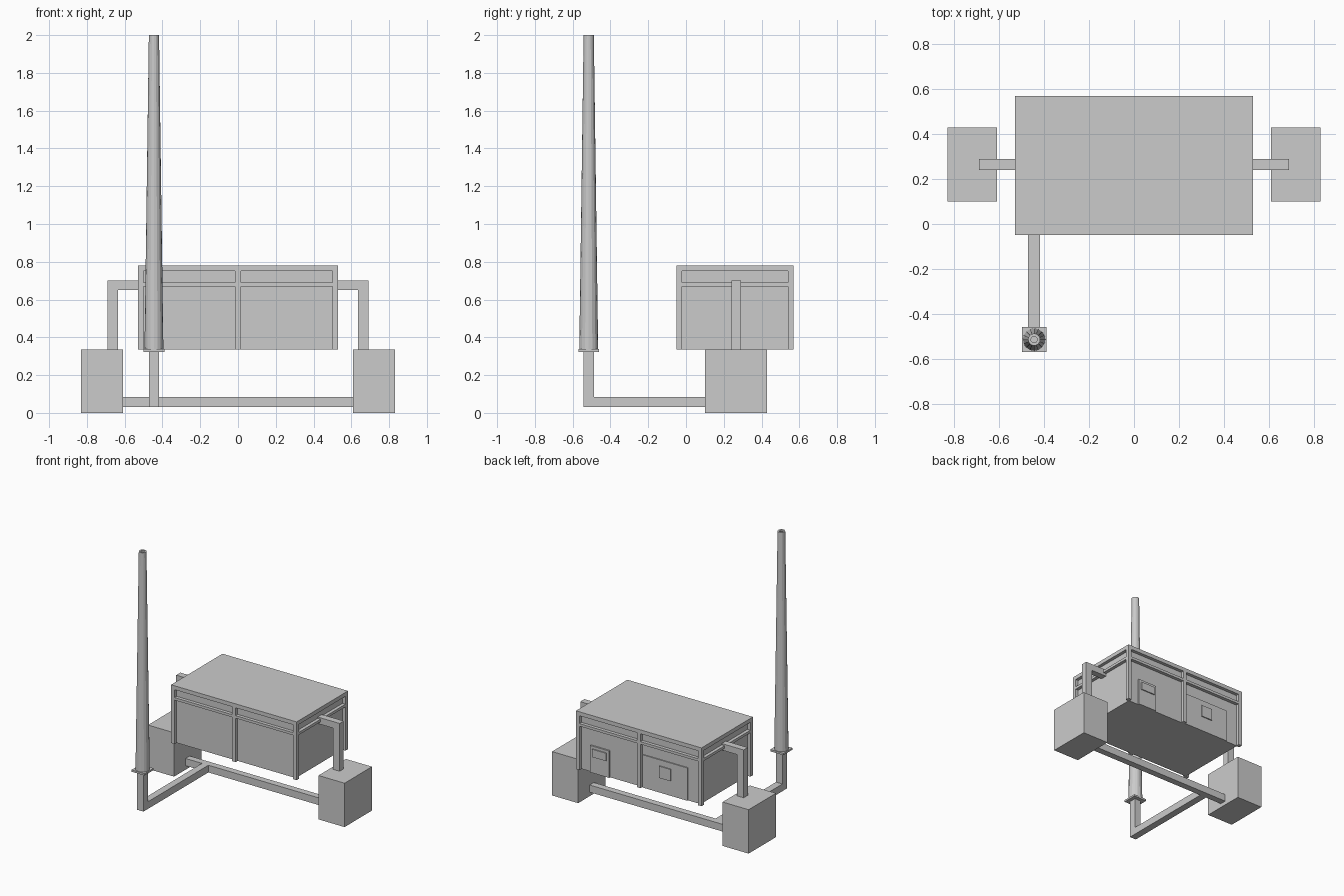
import bpy, bmesh, math
from mathutils import Vector

if "Cube" in bpy.data.objects:
    bpy.data.objects.remove(bpy.data.objects["Cube"])


def box(name, x0, x1, y0, y1, z0, z1):
    """Axis-aligned box from its limits."""
    bm = bmesh.new()
    bmesh.ops.create_cube(bm, size=1)
    lo, hi = Vector((x0, y0, z0)), Vector((x1, y1, z1))
    for v in bm.verts:
        v.co = Vector([(lo[i] + hi[i]) / 2 + v.co[i] * (hi[i] - lo[i]) for i in range(3)])
    return finish(name, bm)


def finish(name, bm):
    bmesh.ops.recalc_face_normals(bm, faces=bm.faces)
    me = bpy.data.meshes.new(name)
    bm.to_mesh(me)
    bm.free()
    ob = bpy.data.objects.new(name, me)
    bpy.context.collection.objects.link(ob)
    return ob


def elbow(name, path, axis, c0, c1):
    """Flat L-shaped duct: outline extruded along one axis (0 = x, 1 = y)."""
    bm = bmesh.new()
    pts = [(c0, a, z) if axis == 0 else (a, c0, z) for a, z in path]
    face = bm.faces.new([bm.verts.new(p) for p in pts])
    ext = bmesh.ops.extrude_face_region(bm, geom=[face])
    move = Vector((c1 - c0, 0, 0)) if axis == 0 else Vector((0, c1 - c0, 0))
    for v in ext["geom"]:
        if isinstance(v, bmesh.types.BMVert):
            v.co += move
    return finish(name, bm)


# Main hall: recessed walls, roof slab
X, Y0, Y1 = 0.53, -0.05, 0.57
Z0, Z1 = 0.335, 0.78
T, IN = 0.03, 0.025
box("hall_walls", -X + IN, X - IN, Y0 + IN, Y1 - IN, Z0, 0.76)
box("roof_slab", -X, X, Y0, Y1, 0.75, Z1)

# Posts at corners and middle of the long sides
for i, x in enumerate((-X, -T / 2, X - T)):
    for side, y in (("front", Y0), ("back", Y1 - T)):
        box(f"{side}_post_{i}", x, x + T, y, y + T, Z0, 0.75)

# Rails around the hall below the roof
for side, y in (("front", Y0), ("back", Y1 - T)):
    box(f"{side}_rail", -X + T, X - T, y, y + T, 0.67, 0.69)
for side, x in (("left", -X), ("right", X - T)):
    box(f"{side}_rail", x, x + T, Y0 + T, Y1 - T, 0.67, 0.69)

# Back doors
W = Y1 - IN
box("small_door", 0.26, 0.42, W - 0.01, W + 0.012, Z0, 0.54)
box("small_door_window", 0.28, 0.40, W, W + 0.02, 0.46, 0.52)
box("large_door", -0.40, -0.02, W - 0.01, W + 0.008, Z0, 0.585)
box("large_door_hatch", -0.26, -0.165, W, W + 0.016, 0.45, 0.54)

# Side filter units with ducts into the hall
for side, s in (("left", -1), ("right", 1)):
    a, b = sorted((s * 0.61, s * 0.83))
    box(f"{side}_unit", a, b, 0.10, 0.43, 0, Z0)
    elbow(f"{side}_duct", [(s * x, z) for x, z in (
        (0.635, 0.33), (0.69, 0.33), (0.69, 0.70), (0.50, 0.70), (0.50, 0.65), (0.635, 0.65))],
        1, 0.24, 0.29)

# Low pipe joining the units and the branch to the chimney
CX, CY = -0.445, -0.515
box("cross_pipe", -0.62, 0.62, 0.24, 0.29, 0.03, 0.085)
elbow("chimney_pipe", [(0.25, 0.03), (-0.543, 0.03), (-0.543, 0.33),
                       (-0.488, 0.33), (-0.488, 0.085), (0.25, 0.085)],
      0, CX - 0.027, CX + 0.027)

# Chimney base plate
box("chimney_plate", CX - 0.055, CX + 0.055, CY - 0.055, CY + 0.055, 0.323, 0.337)

# Tapered chimney with an open top
N = 16
bm = bmesh.new()
rings = []
for r, z in ((0.050, 0.335), (0.027, 2.0), (0.014, 2.0), (0.014, 1.9)):
    rings.append([bm.verts.new((CX + r * math.cos(2 * math.pi * k / N),
                                CY + r * math.sin(2 * math.pi * k / N), z)) for k in range(N)])
for a, b in zip(rings, rings[1:]):
    for k in range(N):
        bm.faces.new((a[k], a[(k + 1) % N], b[(k + 1) % N], b[k]))
bm.faces.new(rings[0])
bm.faces.new(rings[-1])
finish("chimney", bm)
